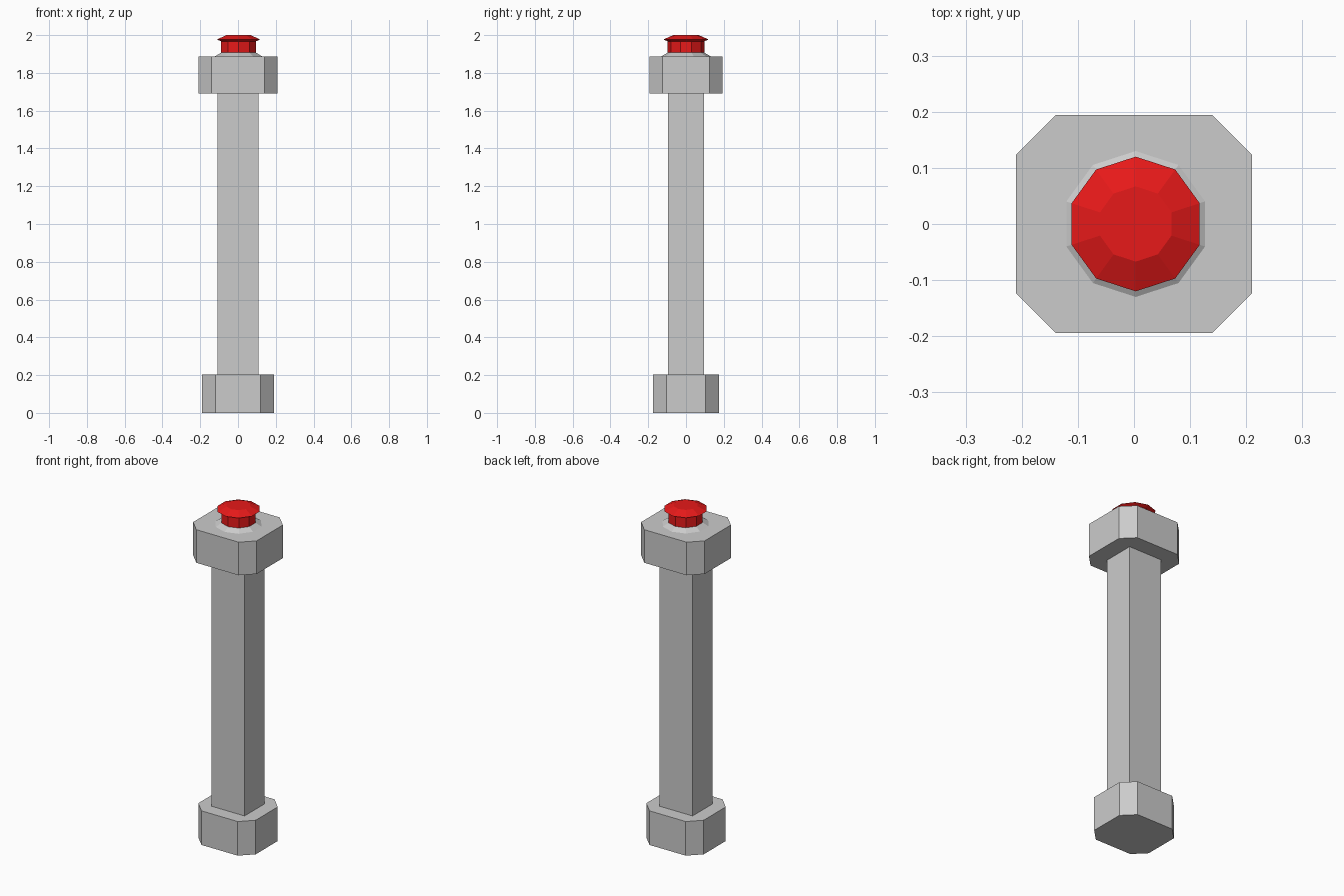
import bpy, bmesh
from math import pi, cos, sin

if "Cube" in bpy.data.objects:
    bpy.data.objects.remove(bpy.data.objects["Cube"])


def loft(name, rings, color=None):
    """Join stacked rings of points into a closed solid."""
    bm = bmesh.new()
    loops = [[bm.verts.new(p) for p in ring] for ring in rings]
    n = len(loops[0])
    for a, b in zip(loops, loops[1:]):
        for i in range(n):
            j = (i + 1) % n
            bm.faces.new((a[i], a[j], b[j], b[i]))
    bm.faces.new(loops[0][::-1])
    bm.faces.new(loops[-1])
    bmesh.ops.recalc_face_normals(bm, faces=bm.faces)
    mesh = bpy.data.meshes.new(name)
    bm.to_mesh(mesh)
    bm.free()
    ob = bpy.data.objects.new(name, mesh)
    bpy.context.collection.objects.link(ob)
    if color:
        mat = bpy.data.materials.new(name)
        mat.diffuse_color = color
        mat.use_nodes = True
        mat.node_tree.nodes["Principled BSDF"].inputs["Base Color"].default_value = mat.diffuse_color
        mesh.materials.append(mat)
    return ob


def block(name, x, y, c, z0, z1):
    """Box with half sizes x, y and upright corners cut by c."""
    if c:
        pts = [(x, -y + c), (x, y - c), (x - c, y), (-x + c, y),
               (-x, y - c), (-x, -y + c), (-x + c, -y), (x - c, -y)]
    else:
        pts = [(x, -y), (x, y), (-x, y), (-x, -y)]
    return loft(name, [[(px, py, z) for px, py in pts] for z in (z0, z1)])


def turned(name, profile, color=None, sides=10, cx=0.003):
    """Faceted round part from (radius, z) pairs."""
    angles = [pi / 2 + 2 * pi * i / sides for i in range(sides)]
    return loft(name, [[(cx + r * cos(a), r * sin(a), z) for a in angles]
                       for r, z in profile], color)


# Post
block("base", 0.19, 0.174, 0.07, 0, 0.204)
block("shaft", 0.109, 0.094, 0, 0.204, 1.69)
block("head", 0.21, 0.194, 0.07, 1.69, 1.888)

# Push button on its tapered collar
turned("collar", [(0.13, 1.888), (0.097, 1.907)])
turned("button", [(0.097, 1.907), (0.097, 1.967), (0.12, 1.977), (0.067, 2.0)],
       (0.8, 0.01, 0.01, 1))
